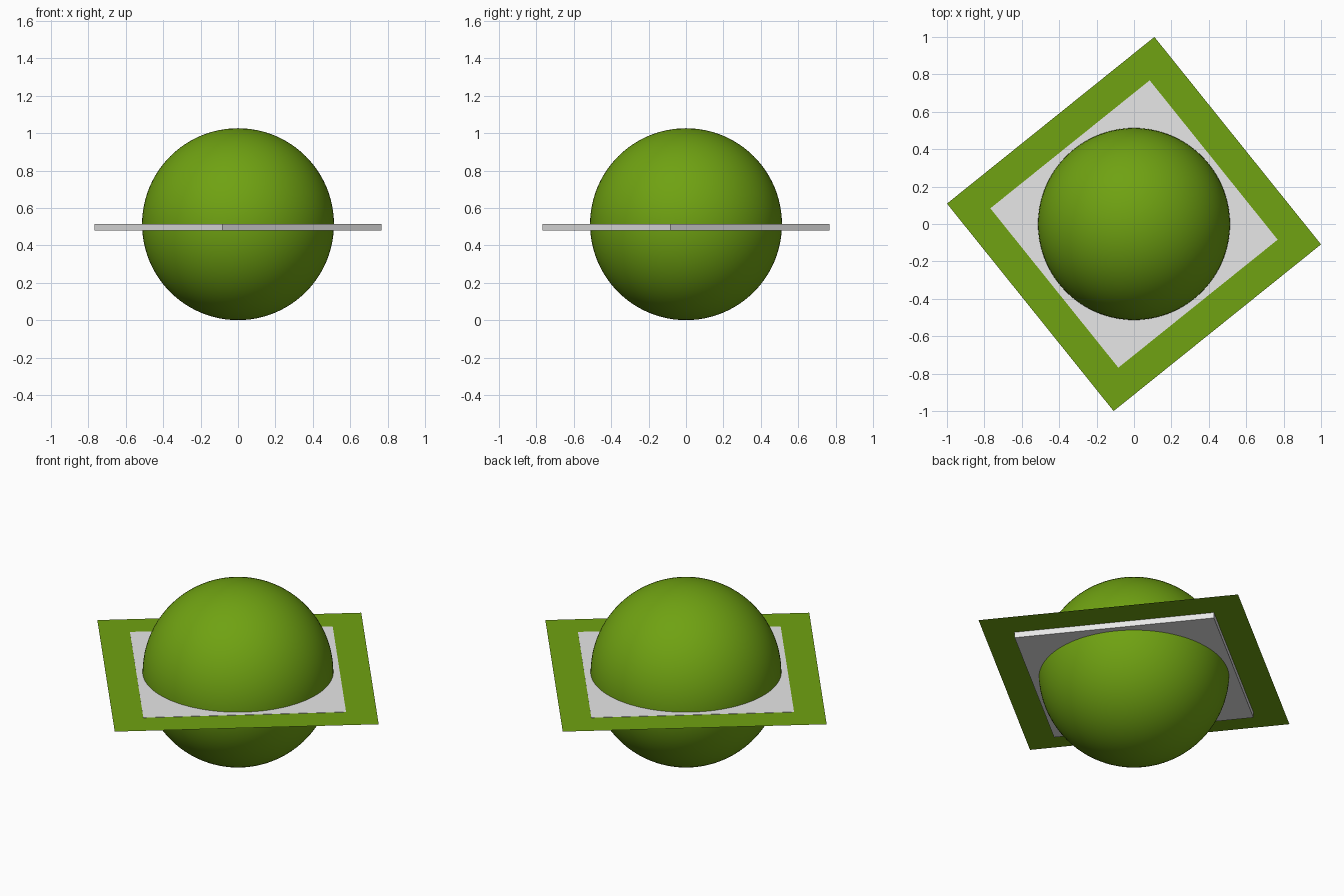
import bpy
import math

if "Cube" in bpy.data.objects:
    bpy.data.objects.remove(bpy.data.objects["Cube"])

ANGLE = math.radians(38.78)   # turn of the square plates
MID = 0.513                   # height of the ball centre and the sheet


def material(name, colour):
    m = bpy.data.materials.new(name)
    m.diffuse_color = (*colour, 1.0)
    m.use_nodes = True
    m.node_tree.nodes["Principled BSDF"].inputs["Base Color"].default_value = m.diffuse_color
    return m


def finish(name, mat):
    ob = bpy.context.object
    ob.name = name
    ob.data.materials.append(mat)
    return ob


green = material("leaf green", (0.16, 0.36, 0.006))
grey = material("light grey", (0.8, 0.8, 0.8))

# Smooth ball standing on the ground
bpy.ops.mesh.primitive_uv_sphere_add(segments=96, ring_count=48, radius=0.513,
                                     location=(0, 0, MID))
finish("ball", green)
bpy.ops.object.shade_smooth()

# Thin outer sheet through the middle of the ball
bpy.ops.mesh.primitive_plane_add(size=1.4226, location=(0, 0, MID),
                                 rotation=(0, 0, ANGLE))
finish("outer_sheet", green)

# Grey slab under the sheet, its top just breaking through
bottom, top = 0.479, 0.5145
bpy.ops.mesh.primitive_cube_add(size=1, location=(0, 0, (bottom + top) / 2),
                                rotation=(0, 0, ANGLE))
slab = finish("inner_slab", grey)
slab.scale = (1.0928, 1.0928, top - bottom)
